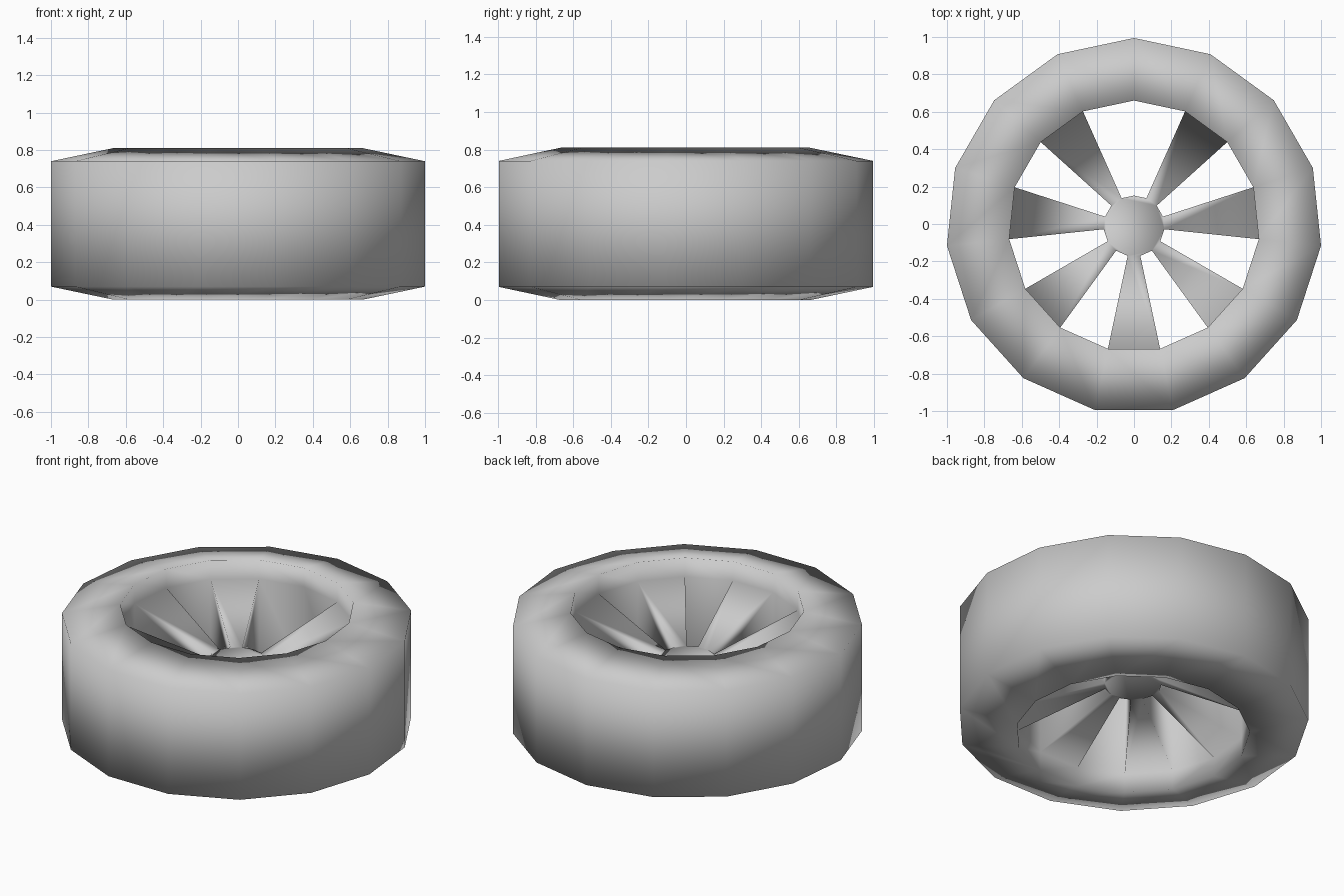
import bpy, bmesh
from math import sin, cos, radians

if "Cube" in bpy.data.objects:
    bpy.data.objects.remove(bpy.data.objects["Cube"])

N = 15                       # sides of the wheel
CY = -0.011                  # keeps the odd-sided wheel centred in y
MID = 0.405                  # mid height, the wheel is mirrored about it
bm = bmesh.new()


def ring(r, z):
    """Ring of N vertices with the first one pointing to +y."""
    return [bm.verts.new((r * sin(radians(i * 360 / N)),
                          r * cos(radians(i * 360 / N)) + CY, z))
            for i in range(N)]


def quad(a, b, i):
    """Face joining side i of two rings."""
    j = (i + 1) % N
    bm.faces.new((a[i], a[j], b[j], b[i]))


# tyre profile and hub: (radius, height above mid), top and mirrored bottom
profile = [(1.0055, 0.335), (0.671, 0.405), (0.671, 0.285), (0.163, 0.085)]
tread_t, crest_t, rim_t, hub_t = [ring(r, MID + h) for r, h in profile]
tread_b, crest_b, rim_b, hub_b = [ring(r, MID - h) for r, h in profile]

for i in range(N):
    # tread, sidewalls and rim lips
    for a, b in ((tread_b, tread_t), (tread_t, crest_t), (crest_t, rim_t),
                 (tread_b, crest_b), (crest_b, rim_b)):
        quad(a, b, i)
    if i % 2:
        # wedge spoke: top, bottom and both flanks
        quad(rim_t, hub_t, i)
        quad(rim_b, hub_b, i)
        for k in (i, i + 1):
            k %= N
            bm.faces.new((rim_t[k], hub_t[k], hub_b[k], rim_b[k]))
    else:
        # open gap: rim wall and hub wall
        quad(rim_t, rim_b, i)
        quad(hub_t, hub_b, i)

# hub caps
bm.faces.new(hub_t)
bm.faces.new(hub_b)

bmesh.ops.recalc_face_normals(bm, faces=bm.faces)
for f in bm.faces:
    f.smooth = True
mesh = bpy.data.meshes.new("spoked_wheel")
bm.to_mesh(mesh)
bm.free()
bpy.context.collection.objects.link(bpy.data.objects.new("spoked_wheel", mesh))
